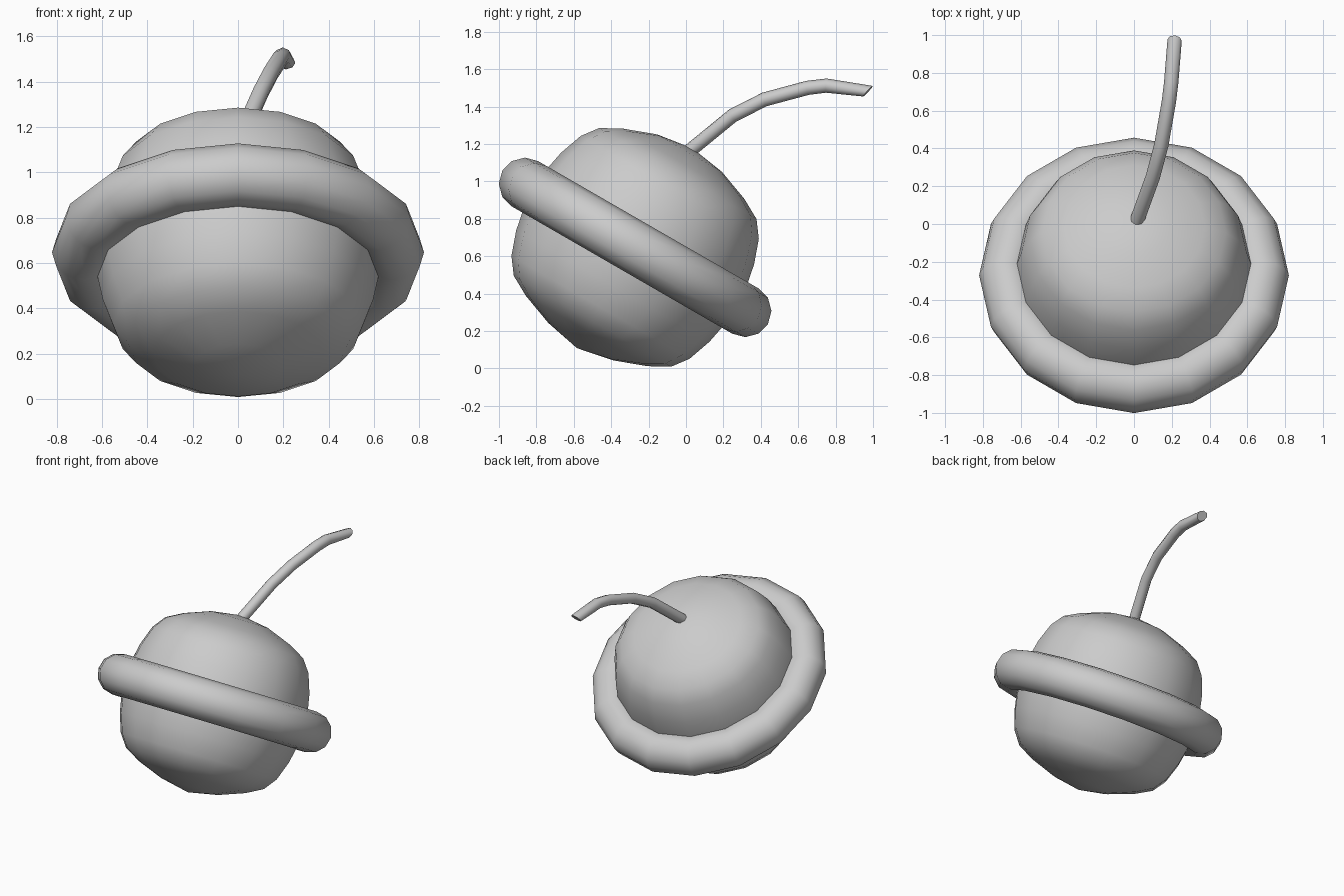
import bpy, bmesh, math
from mathutils import Vector

if "Cube" in bpy.data.objects:
    bpy.data.objects.remove(bpy.data.objects["Cube"])

CENTER = Vector((0, -0.272, 0.647))
TILT = (math.radians(-30), 0, 0)
SEGMENTS = 16


def smooth(obj, angle):
    bpy.ops.object.select_all(action='DESELECT')
    obj.select_set(True)
    bpy.context.view_layer.objects.active = obj
    bpy.ops.object.shade_smooth_by_angle(angle=math.radians(angle))


def mesh_from_rings(name, rings, start=None, end=None):
    """Skin a list of point rings; ends close to a tip point or a flat cap."""
    bm = bmesh.new()
    loops = [[bm.verts.new(p) for p in ring] for ring in rings]
    n = len(loops[0])
    for a, b in zip(loops, loops[1:]):
        for i in range(n):
            j = (i + 1) % n
            bm.faces.new((a[i], a[j], b[j], b[i]))
    for loop, tip in ((loops[0], start), (loops[-1], end)):
        if tip is None:
            bm.faces.new(loop)
        else:
            v = bm.verts.new(tip)
            for i in range(n):
                bm.faces.new((loop[i], loop[(i + 1) % n], v))
    bmesh.ops.recalc_face_normals(bm, faces=bm.faces[:])
    mesh = bpy.data.meshes.new(name)
    bm.to_mesh(mesh)
    bm.free()
    obj = bpy.data.objects.new(name, mesh)
    bpy.context.collection.objects.link(obj)
    return obj


# Fruit body: squarish round profile (radius, height), mirrored top to bottom
half = [(0.20, 0.582), (0.375, 0.517), (0.486, 0.456), (0.55, 0.37), (0.596, 0.24), (0.622, 0.11)]
profile = half + [(0.63, 0)] + [(r, -z) for r, z in reversed(half)]
rings = [[(r * math.sin(2 * math.pi * i / SEGMENTS), r * math.cos(2 * math.pi * i / SEGMENTS), z)
          for i in range(SEGMENTS)] for r, z in profile]
body = mesh_from_rings("fruit_body", rings, (0, 0, 0.612), (0, 0, -0.622))
body.location, body.rotation_euler = CENTER, TILT
smooth(body, 60)

# Ring around the middle
bpy.ops.mesh.primitive_torus_add(major_segments=SEGMENTS, minor_segments=12, major_radius=0.68,
                                 minor_radius=0.14, location=CENTER, rotation=TILT)
ring = bpy.context.object
ring.name = "ring"
smooth(ring, 60)

# Curved stem, with the tip cut on a slant
path = [Vector(p) for p in ((0.0, -0.03, 1.12), (0.02, 0.03, 1.172), (0.10, 0.25, 1.352),
                            (0.145, 0.42, 1.438), (0.185, 0.65, 1.5), (0.197, 0.75, 1.512),
                            (0.215, 0.973, 1.482))]
rings = []
for k, p in enumerate(path):
    if k == len(path) - 1:
        t = Vector((0.1, 0.74, -0.67)).normalized()
    else:
        t = (path[k + 1] - path[max(k - 1, 0)]).normalized()
    side = t.cross(Vector((0, 0, 1))).normalized()
    up = side.cross(t)
    r = 0.038
    rings.append([p + r * (side * math.cos(a) + up * math.sin(a))
                  for a in (2 * math.pi * i / 8 for i in range(8))])
stem = mesh_from_rings("stem", rings)
smooth(stem, 50)
